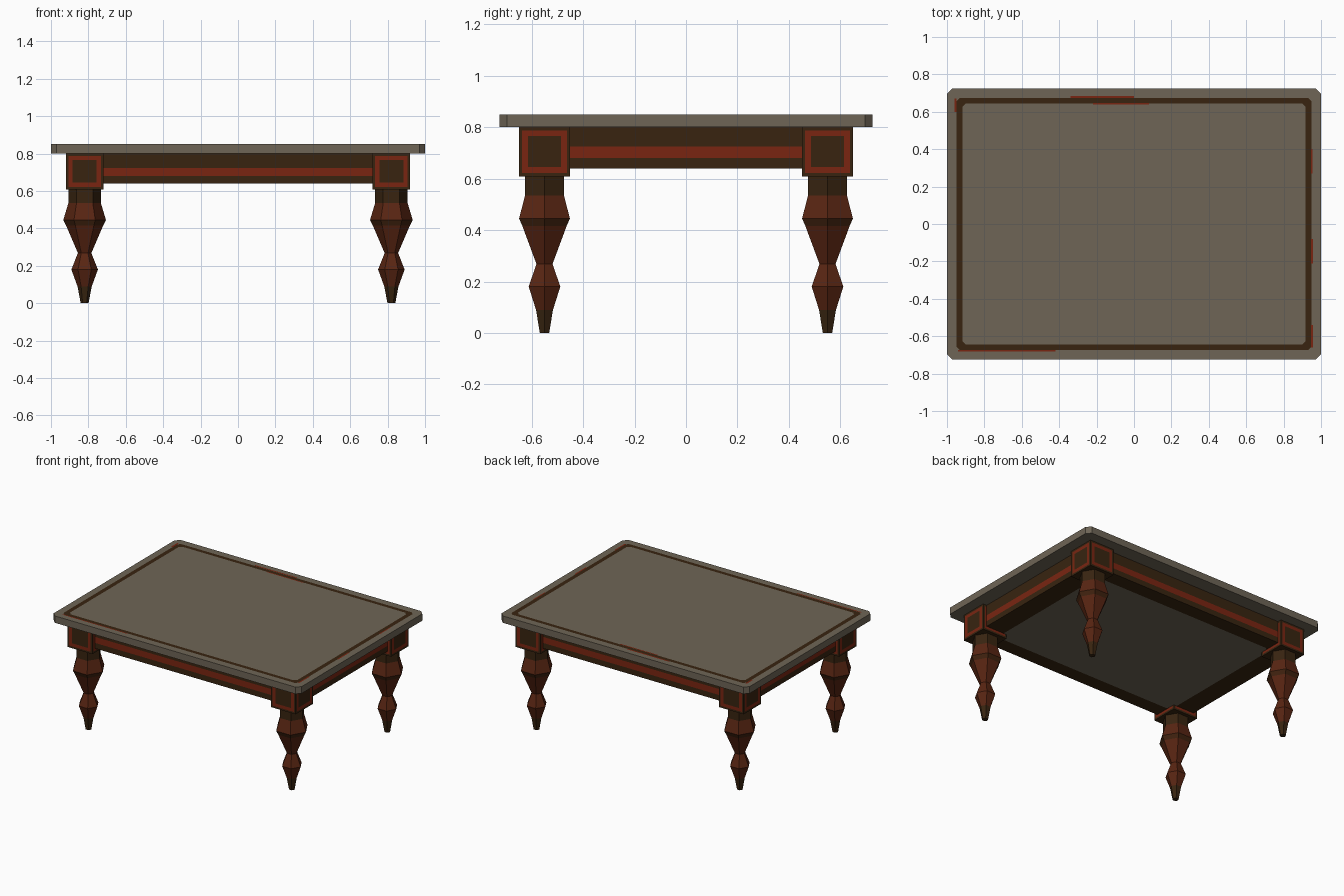
import bpy, bmesh, math

if "Cube" in bpy.data.objects:
    bpy.data.objects.remove(bpy.data.objects["Cube"])


def material(name, r, g, b):
    lin = [((c / 255 + 0.055) / 1.055) ** 2.4 for c in (r, g, b)]
    m = bpy.data.materials.new(name)
    m.diffuse_color = (*lin, 1)
    m.use_nodes = True
    m.node_tree.nodes["Principled BSDF"].inputs["Base Color"].default_value = m.diffuse_color
    return m


MATS = [material("stone grey", 110, 101, 86), material("dark wood", 56, 36, 16),
        material("red paint", 122, 37, 17), material("reddish wood", 88, 37, 18),
        material("brown band", 64, 34, 15)]
GREY, DARK, RED, WOOD, BAND = range(5)


def make_mesh(name, bm):
    bmesh.ops.recalc_face_normals(bm, faces=bm.faces[:])
    me = bpy.data.meshes.new(name)
    bm.to_mesh(me)
    bm.free()
    for m in MATS:
        me.materials.append(m)
    return me


def place(name, me, loc=(0, 0, 0)):
    ob = bpy.data.objects.new(name, me)
    ob.location = loc
    bpy.context.collection.objects.link(ob)
    return ob


def octo(hx, hy, c, z):
    """Rectangle with cut corners."""
    return [(hx, -hy + c, z), (hx, hy - c, z), (hx - c, hy, z), (-hx + c, hy, z),
            (-hx, hy - c, z), (-hx, -hy + c, z), (-hx + c, -hy, z), (hx - c, -hy, z)]


def loft(name, loops, bands, start, end):
    """Join successive loops; one colour per band, plus end caps."""
    bm = bmesh.new()
    rows = [[bm.verts.new(p) for p in lp] for lp in loops]
    for a, b, mat in zip(rows, rows[1:], bands):
        for i in range(len(a)):
            j = (i + 1) % len(a)
            bm.faces.new((a[i], a[j], b[j], b[i])).material_index = mat
    bm.faces.new(rows[0][::-1]).material_index = start
    bm.faces.new(rows[-1]).material_index = end
    return make_mesh(name, bm)


# Table top with an inlaid dark border line
place("table_top", loft("table_top", [
    octo(1, 0.725, 0.03, 0.80), octo(1, 0.725, 0.03, 0.85),
    octo(0.95, 0.674, 0.02, 0.85), octo(0.918, 0.645, 0.02, 0.85)],
    [GREY, GREY, DARK], GREY, GREY))

# Worn red slivers beside the border: x0, x1, y0, y1
slivers = [(-0.34, 0.0, 0.674, 0.684), (-0.22, 0.08, 0.638, 0.646),
           (-0.94, -0.42, -0.682, -0.674), (0.946, 0.954, 0.27, 0.40),
           (0.946, 0.956, -0.21, -0.08), (0.946, 0.956, -0.66, -0.54),
           (-0.960, -0.948, 0.60, 0.67)]
bm = bmesh.new()
for x0, x1, y0, y1 in slivers:
    f = bm.faces.new([bm.verts.new((x, y, 0.851)) for x, y in
                      ((x0, y0), (x1, y0), (x1, y1), (x0, y1))])
    f.material_index = RED
place("border_slivers", make_mesh("border_slivers", bm))

# Apron with a red stripe and a grey panel underneath
ax, ay = 0.89, 0.62
place("apron", loft("apron", [
    octo(0.745, 0.515, 0.04, 0.64), octo(ax, ay, 0.01, 0.64), octo(ax, ay, 0.01, 0.68),
    octo(ax, ay, 0.01, 0.724), octo(ax, ay, 0.01, 0.801)],
    [DARK, DARK, RED, DARK], GREY, DARK))

# Corner block: nested squares inset on the four sides
bm = bmesh.new()
bmesh.ops.create_cube(bm, size=1)
bmesh.ops.scale(bm, vec=(0.2, 0.2, 0.192), verts=bm.verts)
for f in bm.faces:
    f.material_index = DARK
sides = [f for f in bm.faces if abs(f.normal.z) < 0.5]
bmesh.ops.inset_individual(bm, faces=sides, thickness=0.019)
ring = bmesh.ops.inset_individual(bm, faces=sides, thickness=0.032)["faces"]
for f in ring:
    f.material_index = RED
block = make_mesh("corner_block", bm)

# Turned six-sided leg: height, radius
profile = [(0, 0.021), (0.09, 0.038), (0.18, 0.071), (0.268, 0.036), (0.415, 0.099),
           (0.445, 0.114), (0.535, 0.087), (0.615, 0.087)]
leg = loft("leg", [[(r * math.cos(i * math.pi / 3), r * math.sin(i * math.pi / 3), z)
                    for i in range(6)] for z, r in profile],
           [DARK, WOOD, WOOD, WOOD, BAND, WOOD, DARK], DARK, DARK)

for sx, xn in ((-1, "left"), (1, "right")):
    for sy, yn in ((-1, "front"), (1, "back")):
        place(f"{yn}_{xn}_block", block, (sx * 0.82, sy * 0.55, 0.705))
        place(f"{yn}_{xn}_leg", leg, (sx * 0.82, sy * 0.55, 0))
